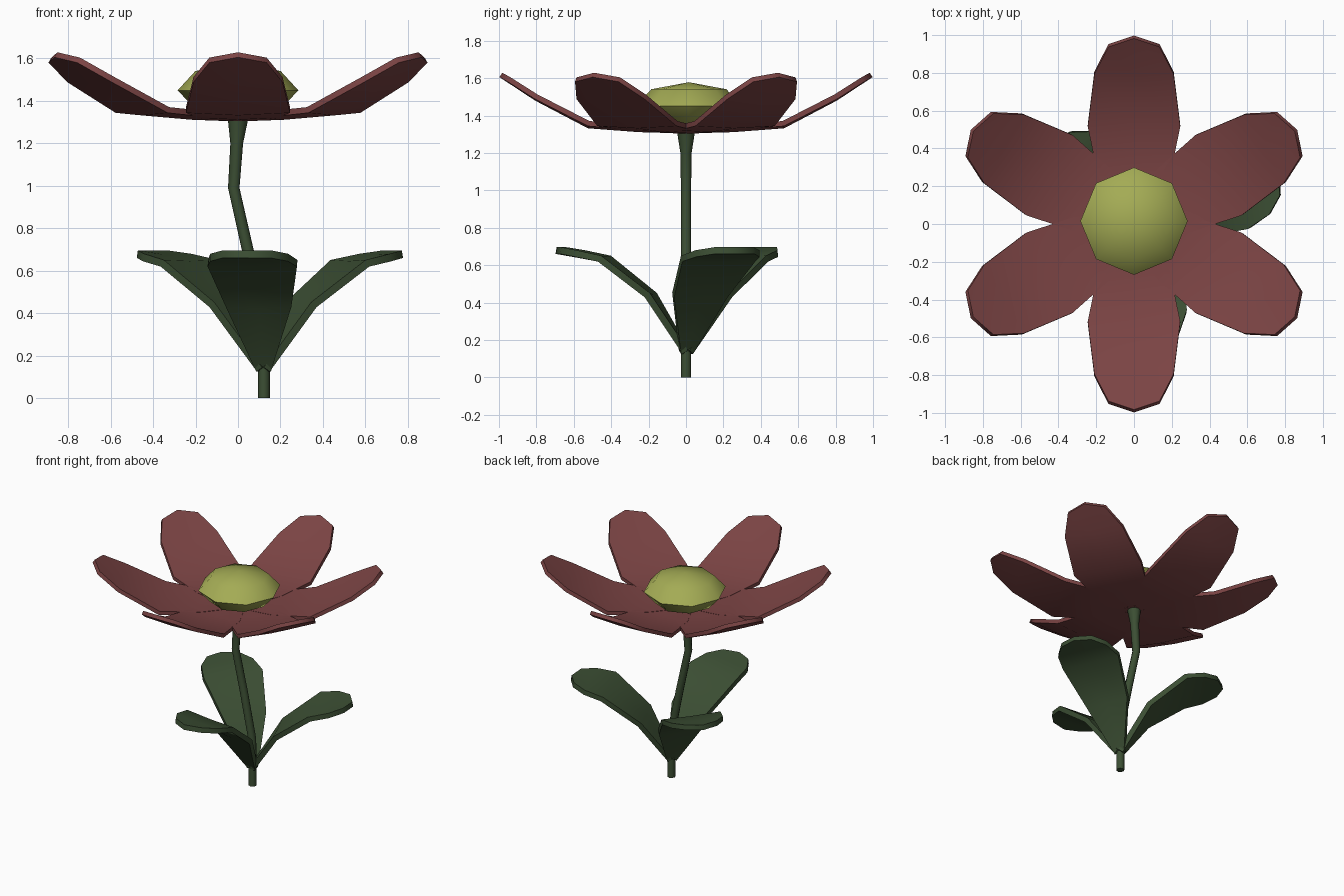
import bpy, bmesh, math
from mathutils import Vector, Matrix

if "Cube" in bpy.data.objects:
    bpy.data.objects.remove(bpy.data.objects["Cube"])


def material(name, rgb):
    m = bpy.data.materials.new(name)
    m.diffuse_color = (*rgb, 1)
    m.use_nodes = True
    m.node_tree.nodes["Principled BSDF"].inputs["Base Color"].default_value = m.diffuse_color
    return m


RED = material("dusty red", (0.20, 0.058, 0.058))
GREEN = material("dark green", (0.045, 0.078, 0.034))
YELLOW = material("olive yellow", (0.37, 0.41, 0.09))


def finish(bm, name, mat, angle=50):
    bmesh.ops.recalc_face_normals(bm, faces=bm.faces)
    me = bpy.data.meshes.new(name)
    bm.to_mesh(me)
    bm.free()
    ob = bpy.data.objects.new(name, me)
    bpy.context.collection.objects.link(ob)
    me.materials.append(mat)
    bpy.ops.object.select_all(action='DESELECT')
    ob.select_set(True)
    bpy.context.view_layer.objects.active = ob
    bpy.ops.object.shade_smooth_by_angle(angle=math.radians(angle))
    return ob


def blade(name, rows, thick, origin, angle, mat):
    """Closed three-column blade; rows: centre reach, edge reach, half width, z, edge lift."""
    bm = bmesh.new()
    place = Matrix.Translation(origin) @ Matrix.Rotation(math.radians(angle), 4, 'Z')
    rings = []
    for i, (rc, re, w, z, lift) in enumerate(rows):
        # thickness is measured across the slope of the blade
        a, b = rows[max(i - 1, 0)], rows[min(i + 1, len(rows) - 1)]
        t = Vector((b[0] - a[0], 0, b[3] - a[3])).normalized()
        n = Vector((-t.z, 0, t.x)) * thick / 2
        pts = [Vector((re, -w, z + lift)), Vector((rc, 0, z)), Vector((re, w, z + lift))]
        loop = [p + n for p in pts] + [p - n for p in reversed(pts)]
        rings.append([bm.verts.new(place @ p) for p in loop])
    for a, b in zip(rings, rings[1:]):
        for k in range(6):
            m = (k + 1) % 6
            bm.faces.new((a[k], a[m], b[m], b[k]))
    for r in (rings[0], rings[-1]):
        bm.faces.new((r[0], r[1], r[4], r[5]))
        bm.faces.new((r[1], r[2], r[3], r[4]))
    return finish(bm, name, mat)


# Six petals around the flower head
petal_rows = [
    (0.00, 0.00, 0.06, 1.318, 0.0),
    (0.25, 0.25, 0.19, 1.325, 0.01),
    (0.52, 0.52, 0.245, 1.345, 0.012),
    (0.80, 0.80, 0.21, 1.492, 0.008),
    (0.99, 0.945, 0.135, 1.617, -0.025),
]
for i in range(6):
    blade(f"petal_{i + 1}", petal_rows, 0.028, (0, 0, 0), 30 + 60 * i, RED)

# Three leaves at the foot of the stem
leaf_rows = [
    (0.00, 0.00, 0.035, 0.135, 0.0),
    (0.19, 0.19, 0.155, 0.43, 0.01),
    (0.44, 0.44, 0.212, 0.63, 0.005),
    (0.58, 0.57, 0.185, 0.657, 0.005),
    (0.70, 0.66, 0.115, 0.678, 0.0),
]
for i in range(3):
    blade(f"leaf_{i + 1}", leaf_rows, 0.036, (0.122, 0, 0), 23 + 120 * i, GREEN)

# Bent stem, flaring under the flower: x, z, radius
stem = [(0.122, 0.0, 0.028), (0.122, 0.15, 0.028), (0.118, 0.35, 0.028),
        (0.05, 0.68, 0.028), (-0.02, 0.99, 0.027), (-0.006, 1.2, 0.03), (0, 1.315, 0.048)]
bm = bmesh.new()
rings = [[bm.verts.new((x + r * math.cos(k * math.tau / 8), r * math.sin(k * math.tau / 8), z))
          for k in range(8)] for x, z, r in stem]
for a, b in zip(rings, rings[1:]):
    for k in range(8):
        bm.faces.new((a[k], a[(k + 1) % 8], b[(k + 1) % 8], b[k]))
bm.faces.new(rings[0])
bm.faces.new(rings[-1])
finish(bm, "stem", GREEN)

# Flattened eight-sided flower centre
bm = bmesh.new()
bmesh.ops.create_uvsphere(bm, u_segments=8, v_segments=4, radius=1.0,
                          matrix=Matrix.Translation((0, 0.015, 1.45)) @ Matrix.Diagonal((0.284, 0.284, 0.128, 1)))
finish(bm, "flower_centre", YELLOW, 60)
